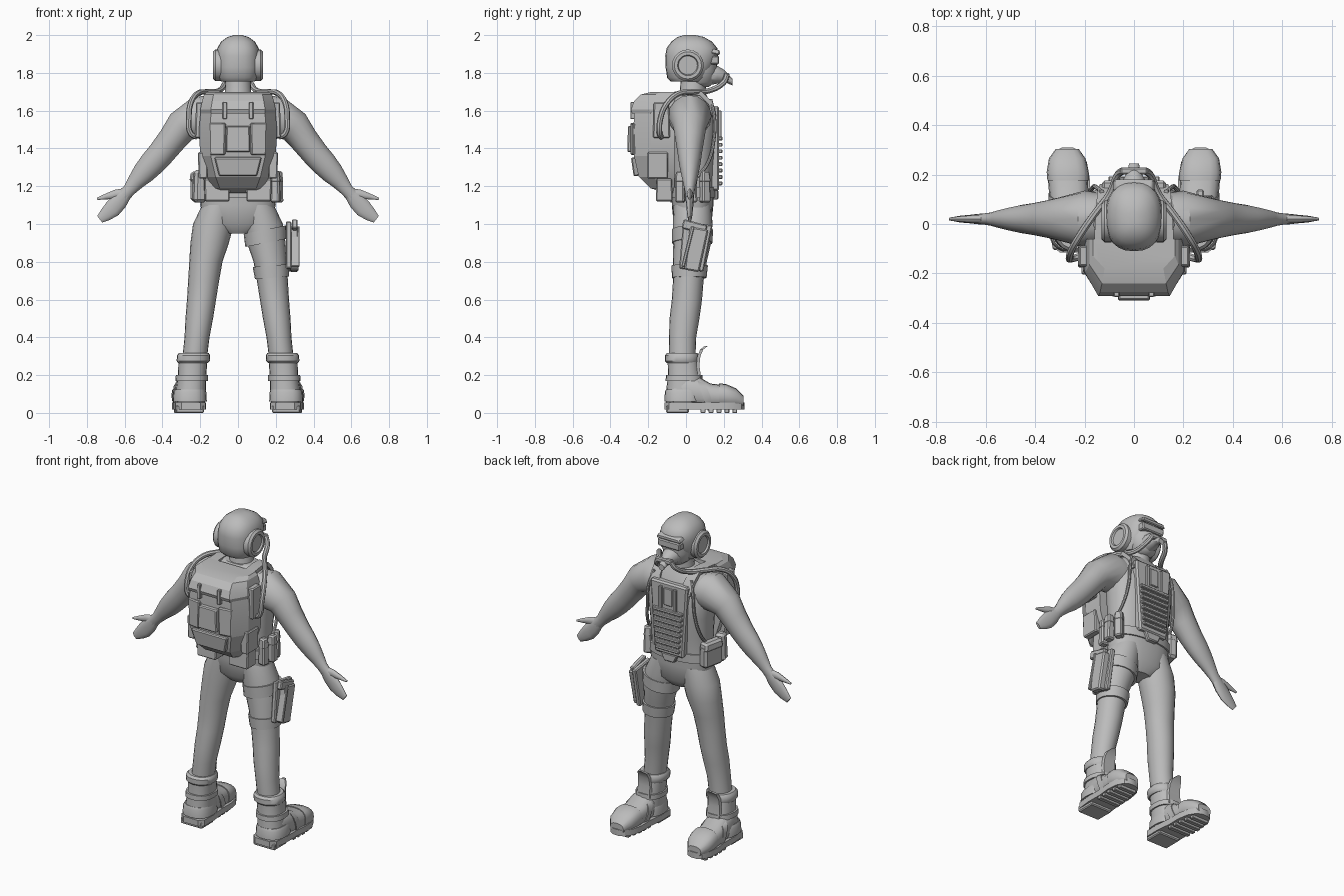
import bpy, bmesh, math
from mathutils import Vector, Matrix

grey = bpy.data.materials.new("plain_grey")
grey.diffuse_color = (0.5, 0.5, 0.5, 1)
X, Y, Z = Vector((1, 0, 0)), Vector((0, 1, 0)), Vector((0, 0, 1))


def finish(name, bm, mirror=False, angle=40):
    """Turn a bmesh into a shaded object, optionally mirrored in x."""
    bmesh.ops.recalc_face_normals(bm, faces=bm.faces)
    me = bpy.data.meshes.new(name)
    bm.to_mesh(me)
    bm.free()
    me.materials.append(grey)
    for p in me.polygons:
        p.use_smooth = True
    me.set_sharp_from_angle(angle=math.radians(angle))
    ob = bpy.data.objects.new(name, me)
    bpy.context.collection.objects.link(ob)
    if mirror:
        ob.modifiers.new("mirror", 'MIRROR')
    return ob


def skin(name, rings, mirror=False, angle=40):
    """Bridge a list of equal point loops and cap both ends."""
    bm = bmesh.new()
    loops = [[bm.verts.new(p) for p in r] for r in rings]
    n = len(loops[0])
    for a, b in zip(loops, loops[1:]):
        for i in range(n):
            j = (i + 1) % n
            bm.faces.new((a[i], a[j], b[j], b[i]))
    bm.faces.new(loops[0])
    bm.faces.new(loops[-1])
    return finish(name, bm, mirror, angle)


def oval(c, u, v, n=20, p=2.0):
    """Superellipse loop about c with half axes u and v."""
    pts = []
    for i in range(n):
        t = 2 * math.pi * i / n
        a, b = math.cos(t), math.sin(t)
        pts.append(Vector(c) + u * math.copysign(abs(a) ** (2 / p), a)
                   + v * math.copysign(abs(b) ** (2 / p), b))
    return pts


def stack(name, rows, n=20, p=2.0, mirror=False, tilt=0, angle=40):
    """Horizontal rings: x, y, z, half width, half depth."""
    return skin(name, [oval((x, y, z), X * rx + Z * tilt * rx, Y * ry, n, p)
                       for x, y, z, rx, ry in rows], mirror, angle)


def limb(name, rows, y=0.02, n=16, mirror=True):
    """Rings along a path in the xz plane: x, z, radius, half depth."""
    c = [Vector((r[0], y, r[1])) for r in rows]
    rings = []
    for i, r in enumerate(rows):
        d = (c[min(i + 1, len(c) - 1)] - c[max(i - 1, 0)]).normalized()
        rings.append(oval(c[i], d.cross(Y) * r[2], Y * r[3], n))
    return skin(name, rings, mirror)


def box(name, c, size, mirror=False, rx=0, rz=0, top=(1, 1), bev=0.006):
    """Bevelled box, top face scaled by top, turned by rx and rz degrees."""
    bm = bmesh.new()
    bmesh.ops.create_cube(bm, size=1)
    for v in bm.verts:
        if v.co.z > 0:
            v.co.x *= top[0]
            v.co.y *= top[1]
        v.co = Vector(a * b for a, b in zip(v.co, size))
    if bev:
        bmesh.ops.bevel(bm, geom=bm.edges[:], offset=bev, segments=1, affect='EDGES')
    m = (Matrix.Translation(c) @ Matrix.Rotation(math.radians(rz), 4, 'Z')
         @ Matrix.Rotation(math.radians(rx), 4, 'X'))
    bmesh.ops.transform(bm, matrix=m, verts=bm.verts)
    return finish(name, bm, mirror, 30)


def tube(name, pts, r, mirror=True):
    """Round hose through the points."""
    cu = bpy.data.curves.new(name, 'CURVE')
    cu.dimensions = '3D'
    cu.bevel_depth, cu.bevel_resolution, cu.resolution_u = r, 2, 5
    cu.use_fill_caps = True
    s = cu.splines.new('BEZIER')
    s.bezier_points.add(len(pts) - 1)
    for b, p in zip(s.bezier_points, pts):
        b.co = p
        b.handle_left_type = b.handle_right_type = 'AUTO'
    tmp = bpy.data.objects.new(name + "_path", cu)
    bpy.context.collection.objects.link(tmp)
    dg = bpy.context.evaluated_depsgraph_get()
    bm = bmesh.new()
    bm.from_mesh(bpy.data.meshes.new_from_object(tmp.evaluated_get(dg)))
    bpy.data.objects.remove(tmp)
    return finish(name, bm, mirror)


# body
stack("torso", [(0, .035, .95, .07, .06), (0, .035, 1.0, .17, .1), (0, .035, 1.1, .2, .11),
                (0, .035, 1.2, .193, .113), (0, .035, 1.3, .193, .12), (0, .04, 1.42, .203, .127),
                (0, .04, 1.52, .21, .13), (0, .03, 1.62, .2, .115), (0, .025, 1.67, .17, .09),
                (0, .03, 1.7, .1, .07)], 28, 2.4)
stack("leg", [(.1, .035, 1.1, .09, .1), (.13, .035, 1.0, .108, .105), (.15, .033, .9, .102, .1),
              (.17, .02, .8, .088, .09), (.182, .012, .7, .082, .081), (.193, .005, .6, .077, .08),
              (.205, -.008, .5, .073, .079), (.217, -.018, .4, .066, .072),
              (.235, -.02, .24, .065, .068)], mirror=True)
limb("arm", [(.11, 1.56, .11, .1), (.2, 1.57, .115, .115), (.3, 1.515, .088, .088),
             (.35, 1.445, .076, .076), (.41, 1.37, .071, .064), (.455, 1.32, .068, .057),
             (.5, 1.27, .06, .047), (.54, 1.225, .046, .037), (.576, 1.18, .034, .027),
             (.61, 1.145, .036, .022)])
limb("hand", [(.59, 1.165, .032, .024), (.63, 1.12, .046, .021), (.665, 1.08, .046, .017),
              (.7, 1.05, .036, .014), (.732, 1.025, .022, .008)], n=12)
limb("thumb", [(.6, 1.16, .03, .018), (.65, 1.157, .024, .016), (.7, 1.145, .015, .012),
               (.746, 1.133, .006, .006)], n=10)
stack("neck", [(0, .03, 1.64, .085, .08), (0, .035, 1.7, .07, .068), (0, .045, 1.8, .065, .07)])

# head gear
stack("helmet", [(0, .005, 1.755, .09, .085), (0, .005, 1.775, .106, .105), (0, .02, 1.83, .115, .128),
                 (0, .03, 1.89, .115, .14), (0, .032, 1.93, .11, .135), (0, .03, 1.965, .09, .108),
                 (0, .025, 1.99, .056, .07), (0, .02, 2.0, .02, .03)], 24, 2.4)
stack("face", [(0, .07, 1.725, .04, .05), (0, .08, 1.75, .07, .072), (0, .08, 1.81, .09, .085),
               (0, .08, 1.87, .09, .085)])
skin("ear_cup", [oval((x, .01, 1.84), Y * r, Z * r) for x, r in
                 ((.09, .084), (.12, .084), (.132, .072), (.132, .055), (.122, .05))], True, 30)
box("brow_rim", (0, .155, 1.912), (.17, .055, .025), rx=-12, top=(.85, .8))
box("goggles", (0, .15, 1.868), (.15, .05, .045), top=(1.05, 1))
skin("breathing_mask", [oval((0, y, z), X * w, Z * h, 12) for y, z, w, h in
                        ((.12, 1.79, .06, .055), (.165, 1.79, .052, .047), (.195, 1.785, .036, .036),
                         (.215, 1.775, .026, .028), (.245, 1.752, .02, .018))], angle=30)
box("mask_connector", (0, .215, 1.785), (.11, .028, .03))
tube("air_hose", [(.045, .215, 1.785), (.065, .2, 1.75), (.1, .12, 1.705), (.16, .04, 1.7),
                  (.215, -.04, 1.69), (.25, -.1, 1.64), (.26, -.135, 1.56), (.25, -.14, 1.48),
                  (.215, -.13, 1.46)], .015)

# vest
box("chest_panel", (0, .148, 1.4), (.2, .055, .45), top=(1.3, 1), bev=.01)
for i in range(8):
    box("chest_webbing", (0, .18, 1.215 + i * .034), (.165 + i * .006, .026, .02), bev=.004)
box("chest_strap", (.05, .18, 1.53), (.02, .018, .14), True, bev=.003)
box("chest_pocket", (0, .176, 1.54), (.06, .014, .11), bev=.004)
box("vest_buckle", (0, .155, 1.155), (.07, .035, .05), top=(1.7, 1))
skin("shoulder_strap", [[Vector((x, y, z)) + X * a + Vector(nv) * b for a, b in
                         ((-.032, -.012), (.032, -.012), (.032, .012), (-.032, .012))]
                        for x, y, z, nv in ((.105, .15, 1.57, (0, 1, 0)), (.115, .13, 1.64, (0, .9, .4)),
                                            (.12, .08, 1.69, (0, .4, .9)), (.125, .01, 1.695, (0, 0, 1)),
                                            (.13, -.09, 1.685, (0, -.2, 1)))], True, 30)
tube("armhole_edge", [(.13, .13, 1.66), (.155, .15, 1.57), (.165, .148, 1.45), (.185, .115, 1.32),
                      (.195, .06, 1.25)], .009)
stack("belt", [(0, .035, 1.14, .206, .12), (0, .035, 1.195, .202, .122)], 28, 2.4)


def pack(name, rows):
    """Six-sided pack outline per height: z, half width, back y."""
    rings = []
    for z, w, b in rows:
        half = [(w, -.06), (w, -.06 + .58 * (b + .06)), (w * .72, b)]
        rings.append([(x, y, z) for x, y in half] + [(-x, y, z) for x, y in reversed(half)])
    skin(name, rings, angle=15)


# backpack
pack("pack_body", [(1.165, .12, -.11), (1.19, .135, -.19), (1.25, .165, -.25), (1.36, .2, -.275),
                   (1.5, .207, -.28), (1.62, .195, -.27)])
pack("pack_lid", [(1.585, .196, -.285), (1.605, .2, -.292), (1.65, .19, -.275), (1.685, .18, -.24),
                  (1.7, .165, -.18)])
box("pack_centre_pocket", (0, -.285, 1.45), (.13, .05, .14), top=(.95, .9))
box("pack_side_panel", (.108, -.274, 1.45), (.08, .028, .17), True, rz=10, top=(1.1, 1))
box("pack_low_pocket", (0, -.262, 1.305), (.2, .045, .1), rx=8, top=(1.25, 1))
box("pack_flank_pocket", (.2, -.13, 1.55), (.055, .09, .19), True, top=(.8, .9))
box("pack_flank_low_pocket", (.185, -.15, 1.31), (.045, .11, .14), True, top=(1.25, 1))
box("lid_strap", (.07, -.282, 1.6), (.022, .025, .09), True, bev=.003)
box("rear_pouch", (.11, -.115, 1.18), (.13, .09, .12), True, top=(1.05, .9))

# belt pouches
for k, (x, y, turn) in enumerate(((.2, -.03, -12), (.215, .035, 0), (.195, .1, 30))):
    box("magazine_pouch", (x, y, 1.19), (.05, .05, .15), rz=turn, top=(.85, .9), bev=.008)
    box("magazine_flap", (x, y, 1.25), (.05, .052, .06), rz=turn, top=(.75, .8), bev=.008)
box("utility_pouch", (-.21, .05, 1.19), (.06, .14, .14), rz=-12, bev=.014)
box("utility_flap", (-.212, .05, 1.25), (.068, .145, .055), rz=-12, top=(.8, .9), bev=.012)
box("canteen_pouch", (-.205, -.055, 1.2), (.07, .07, .17), rz=15, top=(.8, .85), bev=.014)

# thigh holster
stack("upper_thigh_strap", [(.148, .033, .9, .109, .107), (.143, .034, .97, .113, .109)], tilt=.2)
stack("lower_thigh_strap", [(.18, .017, .715, .09, .092), (.174, .02, .78, .096, .096)], tilt=.08)
box("holster_plate", (.268, .045, .88), (.03, .13, .25), rx=-8, top=(1, 1.2))
box("holster_body", (.297, .05, .865), (.045, .08, .23), rx=-10, top=(1.1, 1.25), bev=.008)
box("pistol_grip", (.3, .045, .985), (.03, .13, .05), rx=-15)
box("holster_rim", (.3, .01, .88), (.052, .018, .22), rx=-14, bev=.004)

# boots
stack("boot_shaft", [(.252, -.015, .05, .078, .09), (.25, -.01, .12, .08, .095),
                     (.243, -.01, .2, .075, .085), (.237, -.018, .3, .077, .08)], 20, 2.3, True)
stack("boot_cuff", [(.238, -.02, .265, .08, .083), (.237, -.022, .275, .088, .09),
                    (.235, -.022, .305, .088, .09), (.234, -.02, .318, .078, .08)], 20, 2.2, True)
stack("ankle_strap", [(.246, -.01, .17, .086, .098), (.244, -.01, .2, .085, .096)], 20, 2.3, True)
stack("heel_guard", [(.255, -.015, .06, .09, .099), (.255, -.013, .11, .087, .099),
                     (.253, -.013, .125, .08, .093)], 20, 2.5, True)
skin("boot_foot", [oval((x, y, (.03 + t) / 2), X * w, Z * (t - .03) / 2, 16, 2.6)
                   for x, y, w, t in ((.255, -.07, .07, .15), (.256, .0, .076, .2), (.26, .07, .077, .19),
                                      (.264, .13, .08, .155), (.268, .2, .08, .148),
                                      (.27, .26, .07, .125), (.27, .3, .042, .085))], True)
skin("toe_cap", [oval((x, y, (.03 + t) / 2), X * w, Z * (t - .03) / 2, 16, 2.6)
                 for x, y, w, t in ((.266, .175, .084, .156), (.268, .21, .085, .153),
                                    (.27, .265, .074, .13), (.27, .304, .046, .09))], True)
skin("instep_strap", [oval((.262, y, .1), X * .083, Z * h + Y * -.03, 16, 2.6)
                      for y, h in ((.085, .088), (.125, .07))], True, 30)
# sole outline from heel to toe, pressed into a slab
side = [(-.115, .05), (-.09, .08), (0, .086), (.1, .08), (.18, .085), (.25, .076), (.295, .05), (.31, .02)]
outline = [(.255 + .045 * y + w, y) for y, w in side] + [(.255 + .045 * y - w, y) for y, w in reversed(side)]
skin("sole", [[(x, y, z) for x, y in outline] for z in (.018, .055)], True, 30)
box("heel_block", (.254, -.045, .02), (.15, .12, .04), True)
for i in range(5):
    box("sole_lug", (.262 + i * .002, .09 + i * .042, .015), (.145 - .014 * max(0, i - 2), .026, .03),
        True, bev=.003)
skin("boot_tongue", [[(.243 - w, y, z), (.243 + w, y, z), (.243 + w * .9, y + .016, z),
                      (.243 - w * .9, y + .016, z)] for w, y, z in
                     ((.05, .065, .18), (.045, .055, .25), (.042, .06, .3), (.035, .075, .335),
                      (.012, .1, .355))], True, 30)
